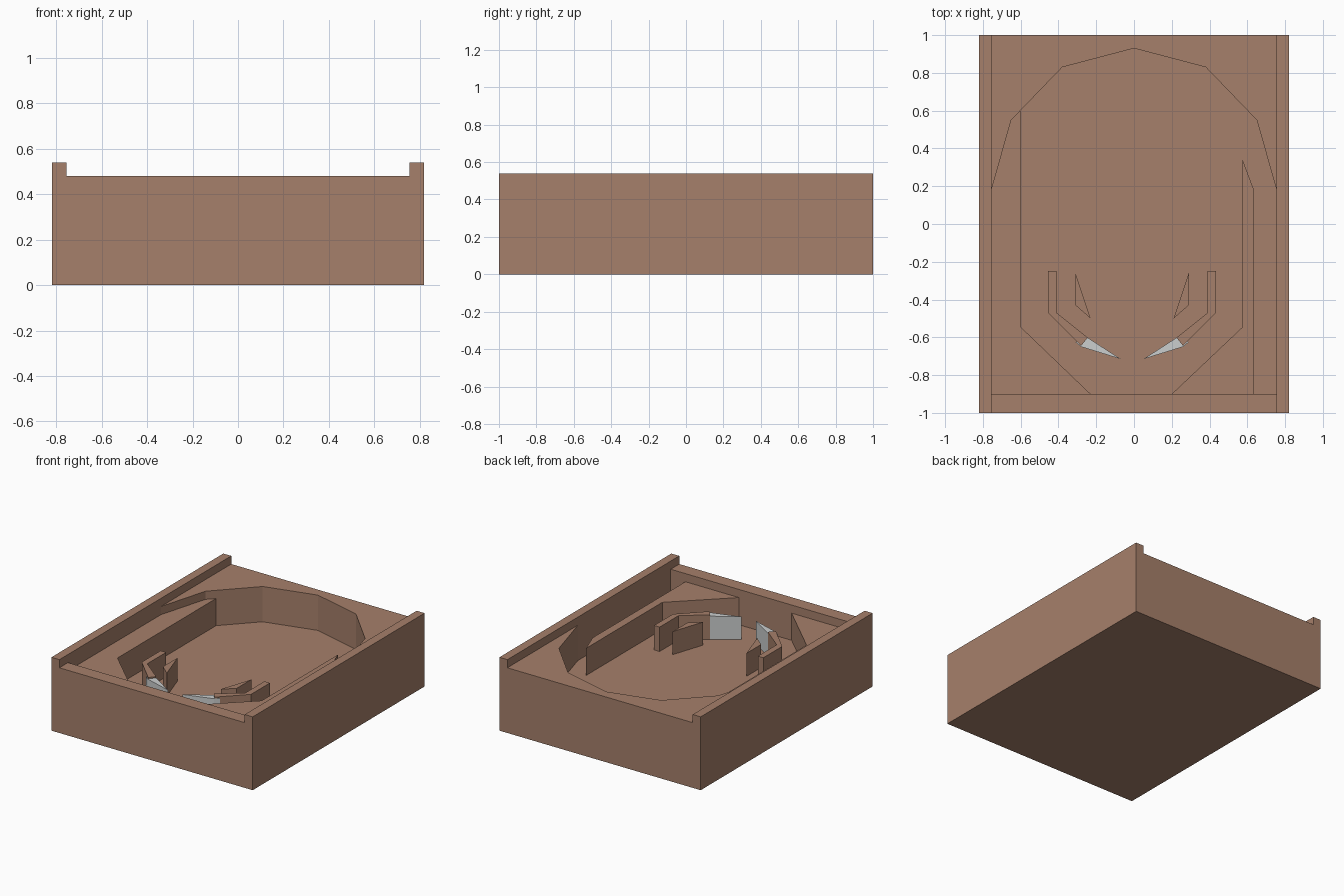
import bpy
import bmesh

if "Cube" in bpy.data.objects:
    bpy.data.objects.remove(bpy.data.objects["Cube"], do_unlink=True)


def material(name, rgb):
    mat = bpy.data.materials.new(name)
    mat.use_nodes = True
    colour = (*rgb, 1.0)
    mat.diffuse_color = colour
    mat.node_tree.nodes["Principled BSDF"].inputs["Base Color"].default_value = colour
    return mat


WOOD = material("brown wood", (0.38, 0.215, 0.145))
GREY = material("light grey", (0.6, 0.62, 0.62))

HALF_W, HALF_L, INNER = 0.82, 1.0, 0.755
FLOOR, LANE_TOP, RIM, LIP = 0.22, 0.42, 0.48, 0.54
FRONT = -0.9
MIRROR_X = -0.01  # centre line of the playfield parts


def prism(name, outline, low, high, mat):
    """Extrude a flat outline between two heights."""
    bm = bmesh.new()
    face = bm.faces.new([bm.verts.new((x, y, low)) for x, y in outline])
    top = bmesh.ops.extrude_face_region(bm, geom=[face])["geom"]
    verts = [v for v in top if isinstance(v, bmesh.types.BMVert)]
    bmesh.ops.translate(bm, verts=verts, vec=(0, 0, high - low))
    bmesh.ops.recalc_face_normals(bm, faces=bm.faces)
    mesh = bpy.data.meshes.new(name)
    bm.to_mesh(mesh)
    bm.free()
    mesh.materials.append(mat)
    obj = bpy.data.objects.new(name, mesh)
    bpy.context.collection.objects.link(obj)
    return obj


def rect(x, y):
    return [(-x, -y), (x, -y), (x, y), (-x, y)]


def carve(target, cutter):
    """Subtract the cutter, apply the result and drop the cutter."""
    cutter.hide_render = True
    mod = target.modifiers.new("carve", "BOOLEAN")
    mod.operation = "DIFFERENCE"
    mod.solver = "EXACT"
    mod.object = cutter
    graph = bpy.context.evaluated_depsgraph_get()
    target.data = bpy.data.meshes.new_from_object(target.evaluated_get(graph))
    target.modifiers.clear()
    bpy.data.objects.remove(cutter, do_unlink=True)


# Cabinet: block with a channel between the side lips and an arched pocket
cabinet = prism("cabinet", rect(HALF_W, HALF_L), 0, LIP, WOOD)
carve(cabinet, prism("channel_cutter", rect(INNER, HALF_L + 0.1), RIM, LIP + 0.1, WOOD))
arc = [(INNER, 0.18), (0.65, 0.55), (0.38, 0.83)]
pocket = [(-INNER, FRONT), (INNER, FRONT)] + arc + [(0, 0.93)]
pocket += [(-x, y) for x, y in reversed(arc)]
carve(cabinet, prism("pocket_cutter", pocket, FLOOR, RIM + 0.03, WOOD))

# Raised blocks along both sides of the playfield
prism("right_side_block",
      [(-INNER, FRONT), (-0.23, FRONT), (-0.6, -0.545), (-0.6, 0.6),
       (-0.65, 0.55), (-INNER, 0.18)], FLOOR, LANE_TOP, WOOD)
prism("launch_lane_wall",
      [(0.2, FRONT), (0.635, FRONT), (0.635, 0.18), (0.575, 0.34),
       (0.575, -0.545)], FLOOR, LANE_TOP, WOOD)

# Mirrored guides, bumpers and flippers
guide = [(0.4, -0.25), (0.445, -0.25), (0.445, -0.47), (0.27, -0.645),
         (0.235, -0.602), (0.4, -0.47)]
bumper = [(0.3, -0.26), (0.3, -0.43), (0.22, -0.5)]
flipper = [(0.3, -0.625), (0.235, -0.602), (0.06, -0.715), (0.27, -0.65)]
for side, sign in (("left", 1), ("right", -1)):
    for part, outline, top, mat in (("lane_guide", guide, 0.4, WOOD),
                                    ("bumper", bumper, 0.39, WOOD),
                                    ("flipper", flipper, 0.39, GREY)):
        points = [(MIRROR_X + sign * x, y) for x, y in outline]
        prism(f"{side}_{part}", points, FLOOR, top, mat)
